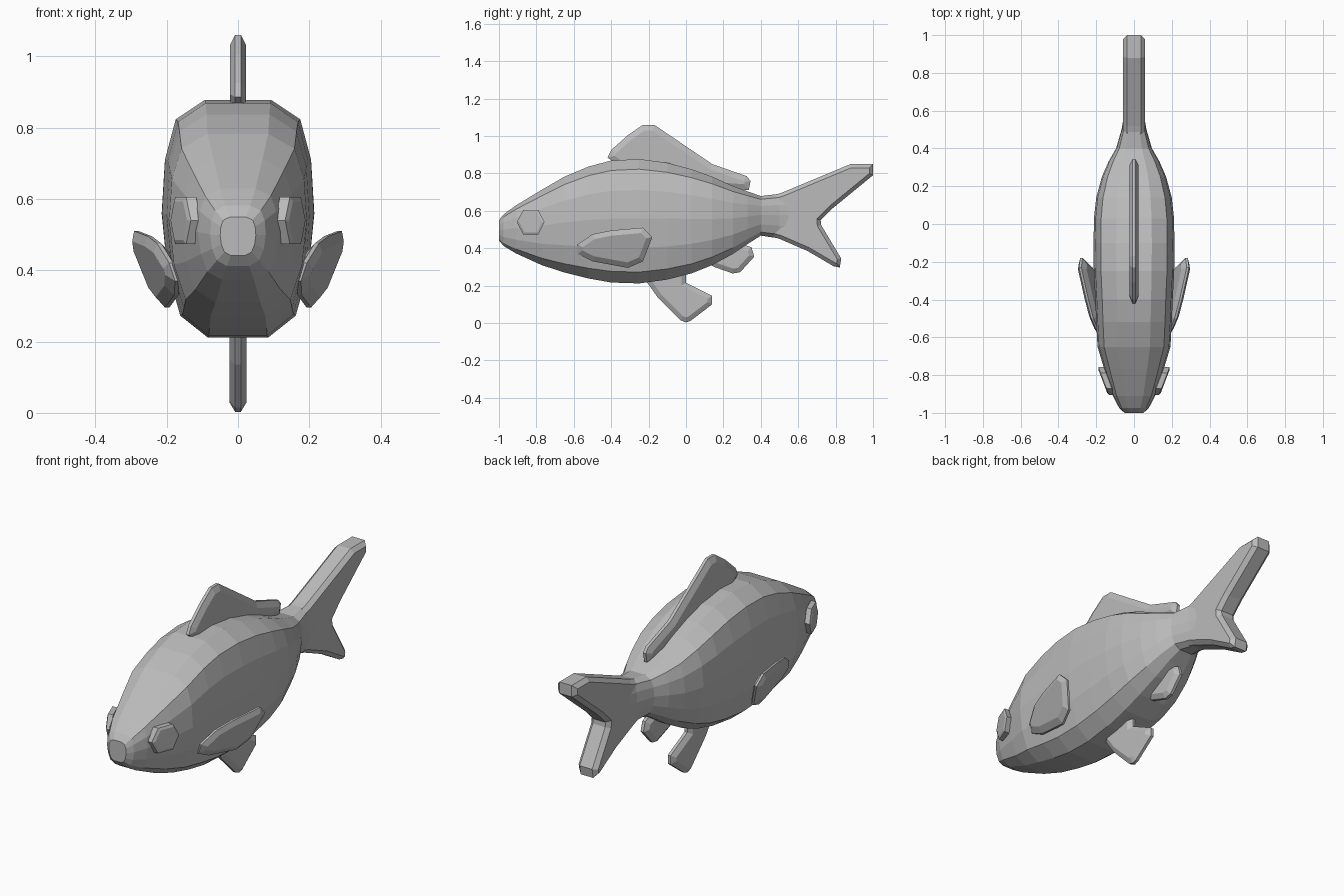
import bpy, bmesh
from mathutils import Vector

grey = bpy.data.materials.new("plain grey")
grey.diffuse_color = (0.5, 0.5, 0.5, 1)


def finish(bm, name):
    bmesh.ops.recalc_face_normals(bm, faces=bm.faces)
    mesh = bpy.data.meshes.new(name)
    bm.to_mesh(mesh)
    bm.free()
    mesh.materials.append(grey)
    ob = bpy.data.objects.new(name, mesh)
    bpy.context.collection.objects.link(ob)
    return ob


def loft(name, rings):
    """Skin a list of closed rings and cap both ends."""
    bm = bmesh.new()
    loops = [[bm.verts.new(p) for p in r] for r in rings]
    n = len(loops[0])
    for a, b in zip(loops, loops[1:]):
        for i in range(n):
            j = (i + 1) % n
            bm.faces.new((a[i], a[j], b[j], b[i]))
    bm.faces.new(loops[0])
    bm.faces.new(loops[-1])
    return finish(bm, name)


def inset(pts, d):
    """Move a closed (y, z) outline inwards by d."""
    v = [Vector(p) for p in pts]
    n = len(v)
    area = sum(v[i].x * v[(i + 1) % n].y - v[(i + 1) % n].x * v[i].y for i in range(n))
    s = 1 if area > 0 else -1
    out = []
    for i in range(n):
        a = (v[i] - v[i - 1]).normalized()
        b = (v[(i + 1) % n] - v[i]).normalized()
        na, nb = Vector((-a.y, a.x)) * s, Vector((-b.y, b.x)) * s
        out.append(v[i] + (na + nb) * (d / max(0.6, 1 + na.dot(nb))))
    return out


def plate(name, pts, half, rim, bevel, plane=(0, 0, 0), side=1):
    """Bevelled plate; plane = x offset, slope along y, slope along z."""
    inner = inset(pts, bevel)
    rings = []
    for outline, t in ((inner, -half), (pts, -rim), (pts, rim), (inner, half)):
        rings.append([(side * (plane[0] + plane[1] * y + plane[2] * z + t), y, z)
                      for y, z in outline])
    return loft(name, rings)


# Body: one half section, scaled at stations (y, bottom, top, half width)
half = [(0.44, 0.99), (0.82, 0.83), (0.96, 0.5), (1, 0.05),
        (0.93, -0.42), (0.76, -0.8), (0.4, -0.98)]
section = half + [(-x, z) for x, z in reversed(half)]
stations = [
    (-1.0, 0.44, 0.55, 0.05), (-0.975, 0.41, 0.582, 0.078), (-0.91, 0.37, 0.63, 0.112),
    (-0.77, 0.305, 0.715, 0.157), (-0.65, 0.265, 0.785, 0.193), (-0.52, 0.232, 0.84, 0.2),
    (-0.4, 0.21, 0.872, 0.205), (-0.25, 0.205, 0.88, 0.213), (-0.1, 0.226, 0.86, 0.214),
    (0.03, 0.26, 0.825, 0.212), (0.14, 0.305, 0.785, 0.2), (0.25, 0.365, 0.735, 0.17),
    (0.33, 0.42, 0.705, 0.135), (0.4, 0.465, 0.68, 0.095), (0.5, 0.45, 0.692, 0.066),
    (0.56, 0.45, 0.69, 0.056)]
loft("body", [[(x * w, y, (lo + hi) / 2 + z * (hi - lo) / 2) for x, z in section]
              for y, lo, hi, w in stations])

# Forked tail
plate("tail_fin", [(0.43, 0.67), (0.52, 0.7), (0.7, 0.775), (0.88, 0.85), (1.0, 0.85),
                   (1.0, 0.79), (0.78, 0.61), (0.72, 0.55), (0.722, 0.525), (0.83, 0.345),
                   (0.822, 0.297), (0.79, 0.303), (0.65, 0.385), (0.5, 0.45), (0.43, 0.47)],
      0.057, 0.036, 0.02)

# Fins on the centre line
plate("back_fin", [(-0.42, 0.885), (-0.4, 0.925), (-0.31, 1.005), (-0.23, 1.06),
                   (-0.17, 1.06), (0.14, 0.85), (0.325, 0.785), (0.345, 0.76),
                   (0.335, 0.71), (0.2, 0.72), (-0.1, 0.83), (-0.36, 0.84)],
      0.023, 0.008, 0.03)
plate("belly_fin", [(-0.21, 0.22), (-0.15, 0.135), (-0.03, 0.015), (0.0, 0.003),
                    (0.025, 0.012), (0.14, 0.1), (0.14, 0.145), (0.0, 0.215),
                    (0.0, 0.28), (-0.2, 0.27)], 0.024, 0.008, 0.025)
plate("rear_belly_fin", [(0.1, 0.33), (0.15, 0.3), (0.25, 0.265), (0.29, 0.272),
                         (0.365, 0.355), (0.35, 0.405), (0.28, 0.43), (0.15, 0.4)],
      0.024, 0.008, 0.025)

# Paired side fins and eyes
for side, label in ((1, "right"), (-1, "left")):
    plate(label + "_side_fin",
          [(-0.58, 0.42), (-0.5, 0.475), (-0.4, 0.495), (-0.23, 0.51), (-0.18, 0.46),
           (-0.23, 0.33), (-0.31, 0.295), (-0.5, 0.33), (-0.58, 0.37)],
          0.023, 0.006, 0.028, (0.162, 0.196, 0.33), side)
    plate(label + "_eye",
          [(-0.905, 0.54), (-0.87, 0.605), (-0.79, 0.605), (-0.757, 0.54),
           (-0.79, 0.473), (-0.87, 0.473)],
          0.02, 0.014, 0.012, (0.462, 0.38, 0), side)
